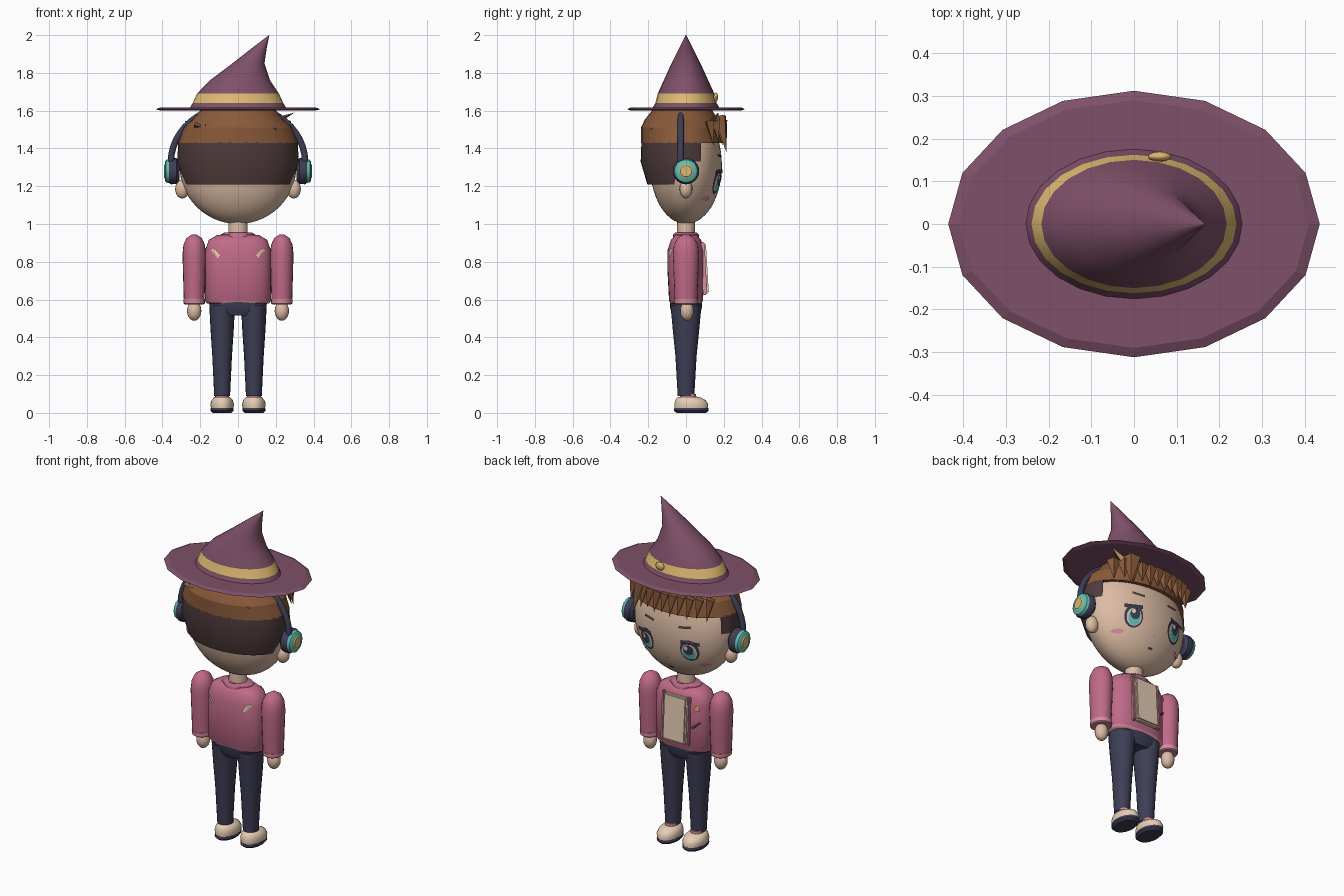
import bpy, bmesh, math
from mathutils import Vector, Matrix

cube = bpy.data.objects.get("Cube")
if cube:
    bpy.data.objects.remove(cube)


def material(name, hexa):
    rgb = [int(hexa[i:i + 2], 16) / 255 for i in (0, 2, 4)]
    col = [c / 12.92 if c < .04 else ((c + .055) / 1.055) ** 2.4 for c in rgb] + [1]
    m = bpy.data.materials.new(name)
    m.use_nodes = True
    m.diffuse_color = col
    bsdf = m.node_tree.nodes["Principled BSDF"]
    bsdf.inputs["Base Color"].default_value = col
    bsdf.inputs["Roughness"].default_value = .8
    return m


SKIN = material("skin", "DDBCA4")
CREAM = material("cream", "E6CDB4")
DARK_HAIR = material("dark hair", "503C3C")
HAIR = material("brown hair", "8A5A3A")
PLUM = material("plum felt", "7E5068")
GOLD = material("gold", "DCB870")
PINK = material("pink cloth", "C06A88")
ROSE = material("pale rose", "D88E9C")
NAVY = material("navy", "3E3E56")
TEAL = material("teal", "5FBFB2")


def finish(name, bm, mats, smooth=40):
    bmesh.ops.recalc_face_normals(bm, faces=bm.faces)
    me = bpy.data.meshes.new(name)
    bm.to_mesh(me)
    bm.free()
    for m in mats:
        me.materials.append(m)
    ob = bpy.data.objects.new(name, me)
    bpy.context.collection.objects.link(ob)
    if smooth:
        bpy.ops.object.select_all(action="DESELECT")
        ob.select_set(True)
        bpy.context.view_layer.objects.active = ob
        bpy.ops.object.shade_smooth_by_angle(angle=math.radians(smooth))
    return ob


def loft(name, rings, mats, n=24, rows=None, e=1, matrix=None, cut=None, smooth=40):
    """Stack elliptical rings (height, centre x, centre y, radius x, radius y)."""
    bm = bmesh.new()
    loops = []
    for z, cx, cy, rx, ry in rings:
        loop = []
        for i in range(n):
            c, s = math.cos(math.tau * i / n), math.sin(math.tau * i / n)
            loop.append(bm.verts.new((cx + rx * math.copysign(abs(c) ** e, c),
                                      cy + ry * math.copysign(abs(s) ** e, s), z)))
        loops.append(loop)
    for r in range(len(loops) - 1):
        for i in range(n):
            j = (i + 1) % n
            f = bm.faces.new((loops[r][i], loops[r][j], loops[r + 1][j], loops[r + 1][i]))
            f.material_index = rows[r] if rows else 0
    if cut:
        bmesh.ops.delete(bm, geom=[f for f in bm.faces if cut(f.calc_center_median())], context="FACES")
    else:
        bm.faces.new(loops[0])
        top = bm.faces.new(loops[-1])
        top.material_index = rows[-1] if rows else 0
    if matrix:
        bm.transform(matrix)
    return finish(name, bm, mats, smooth)


def ball(name, pos, size, mat, u=24, v=14):
    bm = bmesh.new()
    bmesh.ops.create_uvsphere(bm, u_segments=u, v_segments=v, radius=1,
                              matrix=Matrix.LocRotScale(Vector(pos), None, Vector(size)))
    return finish(name, bm, [mat], 60)


def box(name, pos, size, mat, tilt=0, bevel=.008):
    bm = bmesh.new()
    rot = Matrix.Rotation(tilt, 3, "X").to_quaternion()
    bmesh.ops.create_cube(bm, size=1, matrix=Matrix.LocRotScale(Vector(pos), rot, Vector(size)))
    bmesh.ops.bevel(bm, geom=bm.edges[:], offset=bevel, segments=2, affect="EDGES")
    return finish(name, bm, [mat])


def head_y(x, z):
    return .19 * math.sqrt(max(.01, 1 - (x / .31) ** 2 - ((z - 1.31) / .31) ** 2))


def torso_y(x, z):
    return .1 * (1 - min(.99, abs(x) / .173) ** 2.5) ** .4


def plate(name, outline, mat, surface, lift, side=1):
    """Thin painted patch that follows a body surface."""
    bm = bmesh.new()
    at = lambda x, z: bm.verts.new((x, side * (surface(x, z) + lift), z))
    ring = [at(*p) for p in outline]
    mid = at(sum(p[0] for p in outline) / len(outline), sum(p[1] for p in outline) / len(outline))
    for i, v in enumerate(ring):
        bm.faces.new((v, ring[(i + 1) % len(ring)], mid))
    if sum(f.normal.y for f in bm.faces) == 0:
        bm.normal_update()
    bmesh.ops.recalc_face_normals(bm, faces=bm.faces)
    if sum(f.normal.y for f in bm.faces) * side < 0:
        bmesh.ops.reverse_faces(bm, faces=bm.faces)
    me = bpy.data.meshes.new(name)
    bm.to_mesh(me)
    bm.free()
    me.materials.append(mat)
    bpy.context.collection.objects.link(bpy.data.objects.new(name, me))


def oval(x, z, rx, rz, n=16):
    return [(x + rx * math.cos(math.tau * i / n), z + rz * math.sin(math.tau * i / n)) for i in range(n)]


def bar(x1, z1, x2, z2, w):
    d = Vector((z1 - z2, x2 - x1)).normalized() * w / 2
    return [(x1 + d.x, z1 + d.y), (x2 + d.x, z2 + d.y), (x2 - d.x, z2 - d.y), (x1 - d.x, z1 - d.y)]


def spike(name, base, tip, width, depth):
    """Four sided lock of hair with a gold side."""
    bm = bmesh.new()
    base, tip = Vector(base), Vector(tip)
    d = tip - base
    bmesh.ops.create_cone(bm, cap_ends=True, segments=4, radius1=1, radius2=0, depth=1,
                          matrix=Matrix.Translation((0, 0, .5)))
    bm.transform(Matrix.LocRotScale(base, d.to_track_quat("Z", "Y"), Vector((width, depth, d.length))))
    bmesh.ops.recalc_face_normals(bm, faces=bm.faces)
    for f in bm.faces:
        f.material_index = int(f.normal.x > .25 and f.normal.y > 0)
    finish(name, bm, [HAIR, GOLD], 0)


# Hat
loft("hat_brim", [(1.6, 0, 0, .41, .29), (1.608, 0, 0, .435, .312), (1.618, 0, 0, .41, .29)], [PLUM], 16, smooth=0)
loft("hat_crown", [(1.61, 0, 0, .258, .18), (1.64, 0, 0, .24, .162), (1.69, 0, 0, .217, .15),
                   (1.76, .01, 0, .16, .118), (1.85, .055, 0, .085, .077),
                   (1.93, .112, 0, .04, .037), (2, .165, 0, .001, .001)], [PLUM, GOLD], 24, [0, 1, 0, 0, 0, 0])
ball("hat_buckle", (.06, .158, 1.672), (.028, .012, .024), GOLD, 12, 8)

# Head, ears and neck
ball("head", (0, 0, 1.31), (.31, .19, .31), SKIN, 48, 28)
loft("neck", [(.92, 0, 0, .052, .048), (1.03, 0, 0, .05, .046)], [SKIN])

# Hair
loft("hair_back", [(1.21, 0, -.02, .283, .185), (1.33, 0, -.02, .322, .22), (1.435, 0, -.02, .316, .216)],
     [DARK_HAIR], 40, cut=lambda c: c.y > (.09 if c.z > 1.33 else 0), smooth=30)
loft("hair_top", [(1.43, 0, -.02, .318, .217), (1.51, 0, -.025, .29, .213),
                  (1.55, 0, -.025, .245, .195), (1.6, 0, -.02, .2, .16)], [HAIR], 28, smooth=20)
for i in range(11):
    x = -.25 + .05 * i
    y = .2 * math.sqrt(1 - (x / .33) ** 2)
    spike("fringe_lock", (x, y - .005, 1.545), (x + .012, y + .015, 1.415 + .015 * (i % 2)), .036, .028)
for i in range(7):
    x = -.21 + .06 * i
    spike("back_tuft", (x - .02, -.2 + abs(x) * .2, 1.525), (x + .06, -.215 + abs(x) * .2, 1.5), .02, .015)
spike("side_lock", (.17, .18, 1.57), (.2, .215, 1.375), .05, .035)
spike("stray_lock", (.14, .14, 1.52), (.3, .17, 1.59), .045, .03)

# Headphones
curve = bpy.data.curves.new("headphone_band", "CURVE")
curve.dimensions = "3D"
curve.bevel_depth = .017
spline = curve.splines.new("POLY")
spline.points.add(24)
for i, p in enumerate(spline.points):
    a = math.pi * i / 24
    p.co = (.355 * math.cos(a), -.028, 1.33 + .3 * math.sin(a), 1)
curve.materials.append(NAVY)
bpy.context.collection.objects.link(bpy.data.objects.new("headphone_band", curve))

for s, side in ((1, "left"), (-1, "right")):
    turn = Matrix.Translation((0, 0, 1.28)) @ Matrix.Rotation(s * math.pi / 2, 4, "Y")
    loft(side + "_headphone", [(h, 0, 0, r, r) for h, r in
                               ((.31, .05), (.325, .068), (.355, .07), (.365, .063), (.38, .06), (.387, .05),
                                (.388, .036), (.393, .03))], [NAVY, TEAL, GOLD], 24, [0, 0, 0, 1, 1, 1, 2], matrix=turn)
    ball(side + "_ear", (s * .295, 0, 1.185), (.038, .034, .05), SKIN, 16, 10)

    # Face
    ex, ez = s * .138, 1.225
    for k, (part, dx, dz, rx, rz, mat) in enumerate((
            ("eye_outline", 0, 0, .052, .066, NAVY), ("eye_white", 0, -.006, .041, .05, CREAM),
            ("iris", 0, -.01, .034, .045, TEAL), ("pupil", 0, .008, .027, .032, NAVY),
            ("eye_glint", .012, .02, .011, .013, CREAM))):
        plate(side + "_" + part, oval(ex + dx, ez + dz, rx, rz), mat, head_y, .005 + .003 * k)
    plate(side + "_lash", bar(ex - s * .04, 1.28, ex + s * .062, 1.272, .02), NAVY, head_y, .014)
    plate(side + "_brow", bar(s * .08, 1.358, s * .15, 1.365, .014), DARK_HAIR, head_y, .005)
    plate(side + "_blush", oval(s * .2, 1.135, .028, .012), ROSE, head_y, .005)

    # Arm
    ax = s * .232
    loft(side + "_sleeve", [(.6, ax, 0, .055, .06), (.7, ax, 0, .058, .064), (.84, ax, 0, .062, .07),
                            (.89, ax, 0, .057, .064), (.925, ax, 0, .041, .046), (.945, ax, 0, .012, .014)], [PINK], 20)
    loft(side + "_cuff", [(.575, ax, 0, .05, .055), (.58, ax, 0, .056, .061), (.602, ax, 0, .057, .062)], [ROSE], 20)
    ball(side + "_hand", (ax, .005, .54), (.038, .036, .052), SKIN, 16, 10)

    # Leg and shoe
    lx = s * .084
    loft(side + "_trouser_leg", [(.09, lx, 0, .042, .044), (.3, lx, 0, .052, .056), (.45, lx, 0, .062, .071),
                                 (.57, lx, 0, .068, .082)], [NAVY], 20)
    loft(side + "_ankle", [(.06, lx, .01, .038, .045), (.1, lx, .012, .036, .042)], [ROSE], 16)
    loft(side + "_shoe", [(.02, lx, .028, .058, .088), (.045, lx, .028, .063, .09), (.068, lx, .024, .056, .08),
                          (.085, lx, .012, .04, .056)], [CREAM], 24, smooth=60)
    loft(side + "_sole", [(0, lx, .028, .05, .078), (.012, lx, .028, .061, .092), (.026, lx, .028, .06, .09)], [NAVY])
    plate(side + "_back_slit", bar(s * .14, .87, s * .1, .825, .018), CREAM, torso_y, .006, -1)
    box(side + "_jacket_edge", (s * .083, .094, .765), (.018, .022, .28), ROSE, .05, .005)

plate("mouth", oval(.0, 1.085, .016, .006), NAVY, head_y, .005)
plate("nose", oval(0, 1.15, .007, .005), ROSE, head_y, .005)

# Jacket, shirt and hips
loft("jacket", [(.58, 0, 0, .165, .082), (.595, 0, 0, .176, .09), (.75, 0, 0, .173, .098), (.86, 0, 0, .174, .098),
                (.915, 0, 0, .155, .08), (.942, 0, 0, .11, .058)], [ROSE, PINK], 32, [0, 1, 1, 1, 1], e=.8, smooth=60)
loft("collar", [(.925, 0, 0, .1, .07), (.945, 0, 0, .092, .068), (.955, 0, 0, .07, .058)], [PINK])
box("shirt_front", (0, .096, .765), (.15, .034, .27), CREAM, .06)
plate("badge", oval(-.13, .845, .016, .018, 5), GOLD, torso_y, .008)
plate("pocket", bar(-.145, .765, -.105, .73, .014), DARK_HAIR, torso_y, .008)
loft("hips", [(.515, 0, 0, .1, .065), (.55, 0, 0, .15, .083), (.595, 0, 0, .154, .086)], [NAVY], 28, e=.85)
